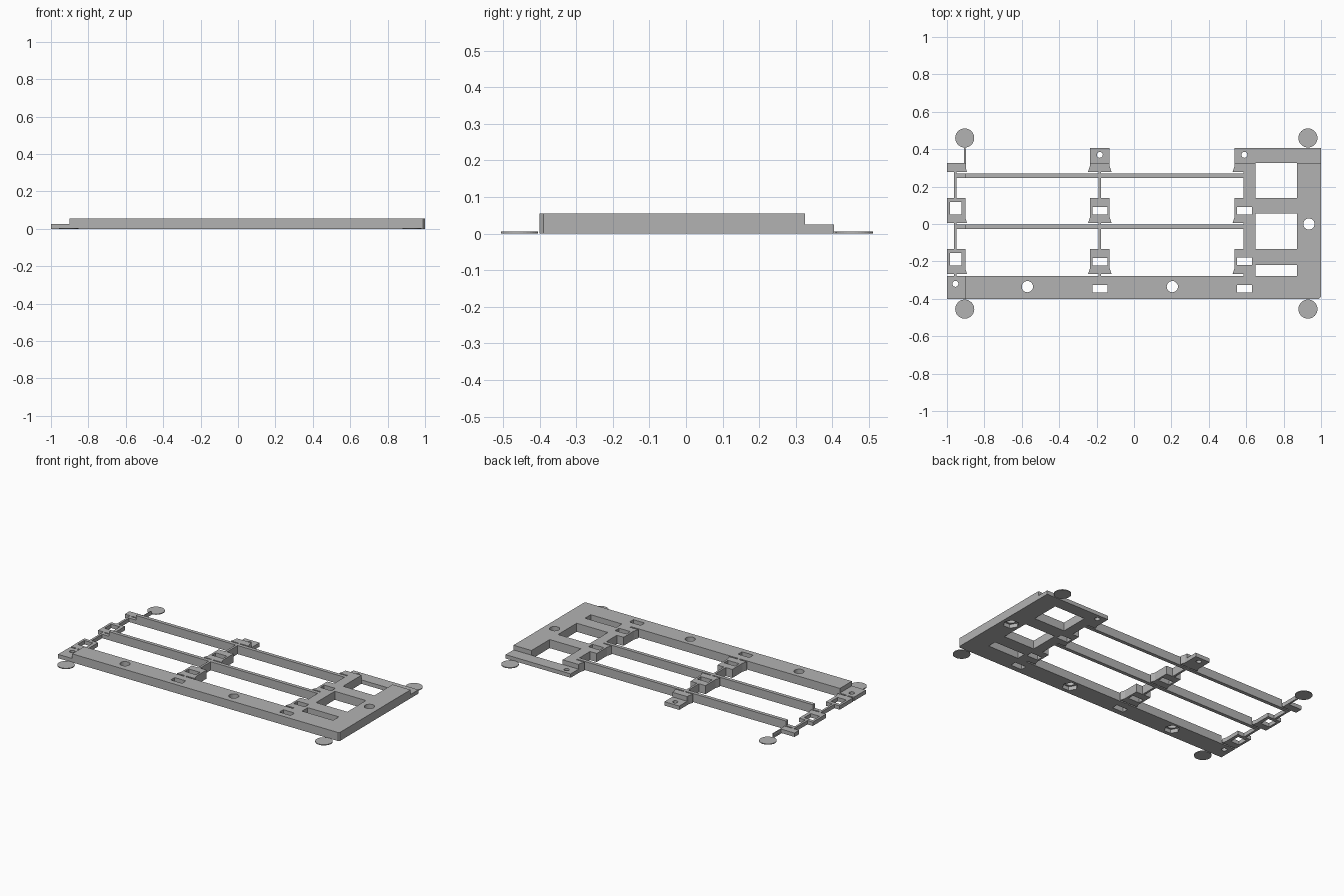
import bpy, bmesh, math

cube = bpy.data.objects.get("Cube")
if cube:
    bpy.data.objects.remove(cube, do_unlink=True)

HIGH, LOW, THIN = 0.055, 0.025, 0.005
PITCH = 0.273
ROWS = [0.278 - i * PITCH for i in range(3)]   # rear-to-front clip edges

grey = bpy.data.materials.new("light grey plastic")
grey.use_nodes = True
grey.diffuse_color = (0.45, 0.45, 0.45, 1)
grey.node_tree.nodes["Principled BSDF"].inputs["Base Color"].default_value = grey.diffuse_color


def prism(name, outline, z0, z1):
    """Extrude a flat outline from z0 to z1."""
    bm = bmesh.new()
    face = bm.faces.new([bm.verts.new((x, y, z0)) for x, y in outline])
    top = bmesh.ops.extrude_face_region(bm, geom=[face])["geom"]
    moved = [v for v in top if isinstance(v, bmesh.types.BMVert)]
    bmesh.ops.translate(bm, verts=moved, vec=(0, 0, z1 - z0))
    bmesh.ops.recalc_face_normals(bm, faces=bm.faces)
    mesh = bpy.data.meshes.new(name)
    bm.to_mesh(mesh)
    bm.free()
    mesh.materials.append(grey)
    obj = bpy.data.objects.new(name, mesh)
    bpy.context.collection.objects.link(obj)
    return obj


def rect(x0, x1, y0, y1):
    return [(x0, y0), (x1, y0), (x1, y1), (x0, y1)]


def ngon(x, y, r, n):
    return [(x + r * math.cos(2 * math.pi * i / n), y + r * math.sin(2 * math.pi * i / n))
            for i in range(n)]


def cut(obj, outline, z0=-0.1, z1=0.2):
    """Cut a vertical opening through a part."""
    cutter = prism("cutter", outline, z0, z1)
    cutter.hide_render = True
    mod = obj.modifiers.new("opening", "BOOLEAN")
    mod.operation, mod.solver, mod.object = "DIFFERENCE", "EXACT", cutter
    graph = bpy.context.evaluated_depsgraph_get()
    mesh = bpy.data.meshes.new_from_object(obj.evaluated_get(graph))
    obj.modifiers.clear()
    obj.data = mesh
    bpy.data.objects.remove(cutter, do_unlink=True)


def slot(obj, x, y):
    cut(obj, rect(x - 0.04, x + 0.04, y - 0.02, y + 0.02))


# L-shaped main frame with flared clips along its inner edge
outline = [(-0.9, -0.4), (0.99, -0.4), (1, -0.39), (1, 0.325)]
for i, y in enumerate(ROWS):
    if i:
        outline.append((0.585, y + 0.135))
    outline += [(0.537, 0.325 if i == 0 else y + 0.135), (0.537, y + 0.03),
                (0.527, y), (0.585, y)]
outline += [(0.585, -0.278), (-0.9, -0.278)]
frame = prism("main_frame", outline, 0, HIGH)
for y0, y1 in ((0.14, 0.32499), (-0.135, 0.055), (-0.278, -0.22)):
    cut(frame, rect(0.65, 0.872, y0, y1 + (0.05 if y1 > 0.3 else 0)))
for x, y in ((-0.57, -0.335), (0.205, -0.335), (0.935, 0)):
    cut(frame, ngon(x, y, 0.03, 24))
    cut(frame, ngon(x, y, 0.047, 6), -0.1, 0.025)
for y in (0.07, -0.2, -0.345):
    slot(frame, 0.59, y)
slot(frame, -0.183, -0.345)

# Low rear ledge and low rail end, with screw holes
ledge = prism("rear_ledge", rect(0.537, 1, 0.325, 0.405), 0, LOW)
cut(ledge, ngon(0.59, 0.37, 0.016, 16))
rail_end = prism("rail_end", rect(-1, -0.9, -0.4, -0.278), 0, LOW)
cut(rail_end, ngon(-0.955, -0.32, 0.016, 16))
tab = prism("middle_tab", rect(-0.236, -0.13, 0.325, 0.405), 0, LOW)
cut(tab, ngon(-0.183, 0.37, 0.016, 16))

# Flared blocks of the middle and left columns, with ribs between them
for i, y in enumerate(ROWS):
    back = 0.325 if i == 0 else y + 0.135
    flare = y + 0.03
    middle = prism("middle_block", [(-0.236, back), (-0.236, flare), (-0.246, y),
                                    (-0.12, y), (-0.13, flare), (-0.13, back)], 0, HIGH)
    left = prism("left_block", [(-1, back), (-1, y), (-0.893, y),
                                (-0.902, flare), (-0.902, back)], 0, LOW)
    if i:
        slot(middle, -0.183, y + 0.067)
        cut(left, rect(-0.985, -0.923, y + 0.046, y + 0.113))
    for name, x, h in (("middle_rib", -0.183, HIGH), ("left_rib", -0.955, LOW)):
        prism(name, rect(x - 0.007, x + 0.007, y - 0.01, y), 0, h)
        if i < 2:
            prism(name, rect(x - 0.007, x + 0.007, y - PITCH + 0.135, y - 0.031), 0, h)
    # Long cross bars with a low left tip
    if i < 2:
        prism("long_bar", rect(-0.9, 0.585, y - 0.031, y - 0.008), 0, HIGH)
        prism("bar_tip", rect(-0.962, -0.9, y - 0.031, y - 0.008), 0, LOW)

# Thin corner discs and the strip tying one to the left block
for x in (-0.905, 0.93):
    for y in (0.46, -0.455):
        prism("corner_disc", ngon(x, y, 0.051, 32), 0, THIN)
prism("disc_strip", rect(-0.908, -0.902, 0.325, 0.412), 0, THIN)
prism("disc_strip_wall", rect(-0.902, -0.897, 0.278, 0.4), 0, LOW)
